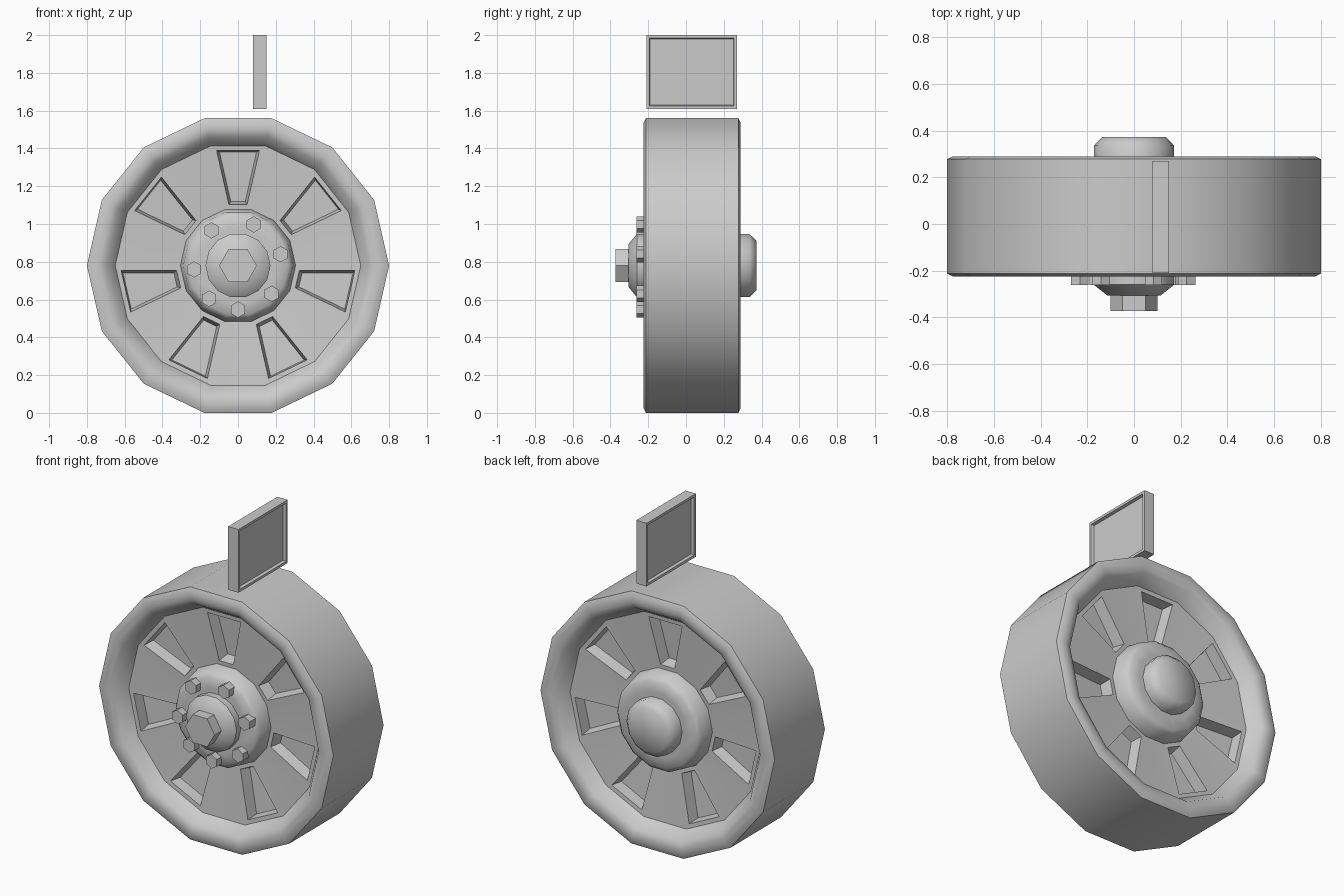
import bpy, bmesh, math
from mathutils import Matrix, Vector

if "Cube" in bpy.data.objects:
    bpy.data.objects.remove(bpy.data.objects["Cube"])

CZ = 0.78      # axle height
N = 14         # sides of the wheel


def finish(bm, name, angle=50):
    bmesh.ops.recalc_face_normals(bm, faces=bm.faces)
    me = bpy.data.meshes.new(name)
    bm.to_mesh(me)
    bm.free()
    ob = bpy.data.objects.new(name, me)
    bpy.context.collection.objects.link(ob)
    bpy.ops.object.select_all(action='DESELECT')
    ob.select_set(True)
    bpy.context.view_layer.objects.active = ob
    bpy.ops.object.shade_smooth_by_angle(angle=math.radians(angle))
    return ob


def lathe(profile, sides, centre=(0, CZ), phase=0.0):
    """Spin (radius, y) points about a y axis; radius 0 closes to a point."""
    bm = bmesh.new()
    rings = []
    for r, y in profile:
        if r == 0:
            v = bm.verts.new((centre[0], y, centre[1]))
            rings.append([v] * sides)
        else:
            rings.append([bm.verts.new((
                centre[0] + r * math.cos(phase + math.tau * i / sides), y,
                centre[1] + r * math.sin(phase + math.tau * i / sides)))
                for i in range(sides)])
    for a, b in zip(rings, rings[1:]):
        for i in range(sides):
            j = (i + 1) % sides
            bm.faces.new(list(dict.fromkeys((a[i], a[j], b[j], b[i]))))
    bmesh.ops.recalc_face_normals(bm, faces=bm.faces)
    return bm


# Wheel: tyre lip, dished disc and raised hub plate, both sides mirrored
MID = 0.0325
half = [(0, 0.25), (0.2, 0.25), (0.265, 0.248), (0.29, 0.225), (0.305, 0.145),
        (0.65, 0.17), (0.70, 0.245), (0.735, 0.257), (0.775, 0.257), (0.80, 0.245)]
front = [(r, MID - d) for r, d in half]
back = [(r, MID + d) for r, d in reversed(half)]
bm = lathe(front + back, N)

# Recessed windows in every other segment of the disc
windows = []
for f in bm.faces:
    c = f.calc_center_median() - Vector((0, MID, CZ))
    r = math.hypot(c.x, c.z)
    seg = int((math.atan2(c.z, c.x) % math.tau) / (math.tau / N))
    if 0.4 < r < 0.55 and seg % 2 == 1:
        windows.append(f)
bmesh.ops.inset_individual(bm, faces=windows, thickness=0.025, use_even_offset=True)
bmesh.ops.inset_individual(bm, faces=windows, thickness=0.012, depth=-0.07,
                           use_even_offset=True)
finish(bm, "wheel")

# Hub caps
finish(lathe([(0, -0.2), (0.172, -0.2), (0.172, -0.26), (0.115, -0.305), (0, -0.305)], N),
       "front_hub_cap")
finish(lathe([(0, 0.25), (0.172, 0.25), (0.172, 0.335), (0.135, 0.373), (0, 0.373)], N),
       "back_hub_cap")

# Axle nut
finish(lathe([(0, -0.29), (0.1, -0.29), (0.1, -0.372), (0, -0.372)], 6), "axle_nut")

# Ring of wheel bolts, slightly uneven
for k, deg in enumerate((15, 69, 127, 185, 229, 270, 320)):
    a = math.radians(deg)
    pos = (0.233 * math.cos(a), CZ + 0.233 * math.sin(a))
    finish(lathe([(0, -0.2), (0.043, -0.2), (0.043, -0.261), (0, -0.261)], 6,
                 pos, math.radians(30)), f"wheel_bolt_{k + 1}")

# Framed panel above the wheel, recessed on both faces
bm = bmesh.new()
bmesh.ops.create_cube(bm, size=1, matrix=Matrix.Translation((0.115, 0.03, 1.805))
                      @ Matrix.Diagonal((0.07, 0.48, 0.39, 1)))
sides = [f for f in bm.faces if abs(f.normal.x) > 0.9]
bmesh.ops.inset_individual(bm, faces=sides, thickness=0.022)
bmesh.ops.inset_individual(bm, faces=sides, thickness=0.006, depth=-0.018)
finish(bm, "panel", 30)
